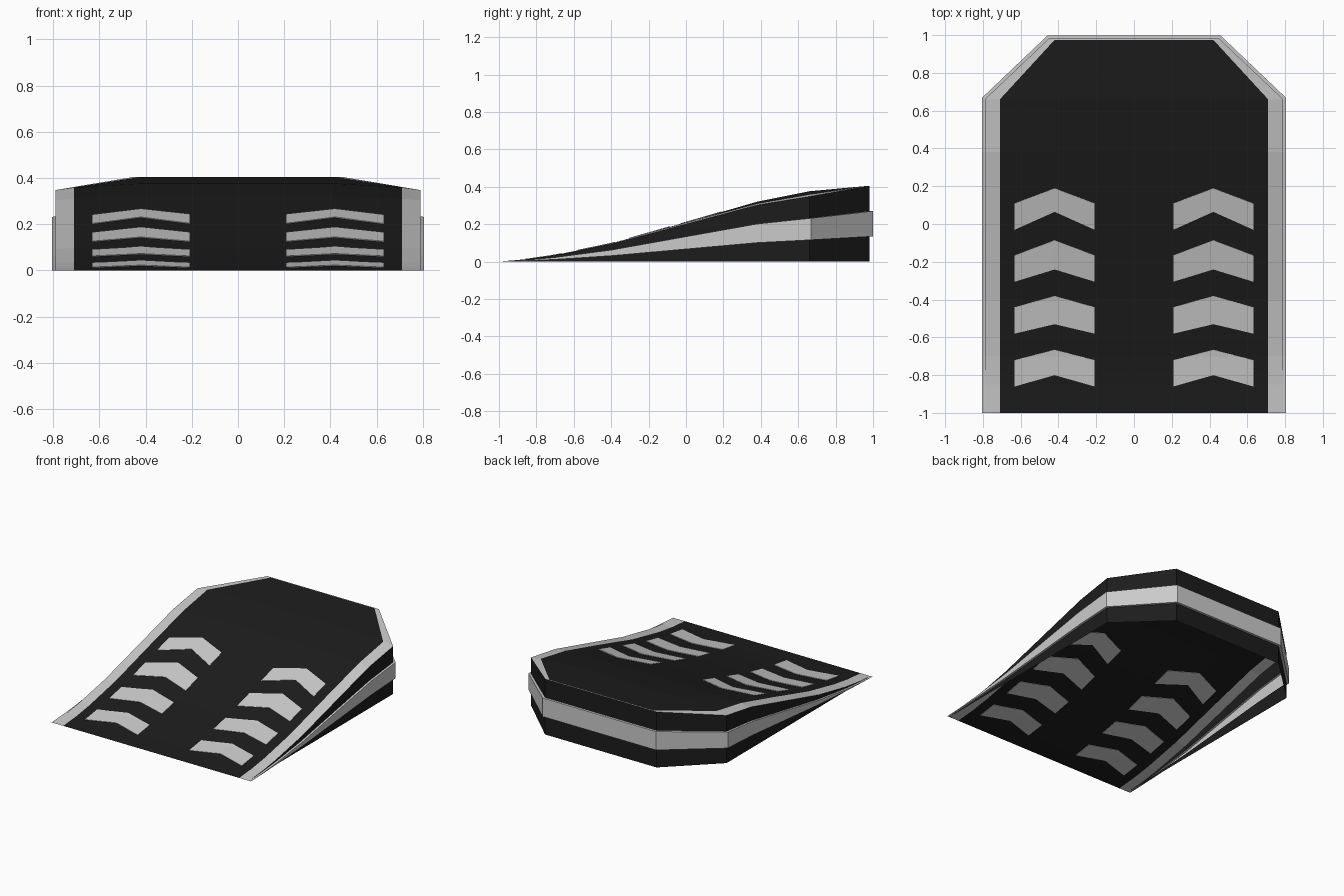
import bpy, bmesh

if "Cube" in bpy.data.objects:
    bpy.data.objects.remove(bpy.data.objects["Cube"])

# Side profile of the ramp: (y, height, drop at deck edge, drop at outer edge)
STATIONS = [(-1.0, 0.0, 0, 0), (-0.85, 0.013, 0, 0), (-0.7, 0.035, 0, 0.03),
            (-0.4, 0.097, 0, 0.04), (0.0, 0.21, 0.008, 0.045),
            (0.38, 0.32, 0.03, 0.055), (0.66, 0.376, 0.045, 0.075)]
BACK = (0.98, 0.405, 0, 0)
BEND, EDGE = 0.42, 0.71

black = bpy.data.materials.new("black")
black.diffuse_color = (0.012, 0.012, 0.012, 1)
black.use_nodes = True
black.node_tree.nodes["Principled BSDF"].inputs["Base Color"].default_value = black.diffuse_color


def finish(name, bm, mat=None):
    me = bpy.data.meshes.new(name)
    bm.to_mesh(me)
    bm.free()
    ob = bpy.data.objects.new(name, me)
    bpy.context.collection.objects.link(ob)
    if mat:
        me.materials.append(mat)
    return ob


def sheet(name, rows, mat=None):
    """Skin a sheet over rows of points."""
    bm = bmesh.new()
    vs = [[bm.verts.new(p) for p in row] for row in rows]
    for a, b in zip(vs, vs[1:]):
        for k in range(len(a) - 1):
            bm.faces.new((a[k], a[k + 1], b[k + 1], b[k]))
    bmesh.ops.remove_doubles(bm, verts=bm.verts, dist=1e-5)
    return finish(name, bm, mat)


def surface(x, y):
    """Height of the deck at a point."""
    pts = STATIONS + [BACK]
    for p, q in zip(pts, pts[1:]):
        if y <= q[0]:
            t = (y - p[0]) / (q[0] - p[0])
            h = p[1] + t * (q[1] - p[1])
            drop = p[2] + t * (q[2] - p[2])
            return h * (1 - drop * max(0, abs(x) - BEND) / (EDGE - BEND))
    return BACK[1]


# Deck
rows = [[(x, y, surface(x, y)) for x in (-EDGE, -BEND, BEND, EDGE)]
        for y, *_ in STATIONS]
rows.append([(x, 0.975, BACK[1]) for x in (-BEND, -BEND, BEND, BEND)])
sheet("deck", rows, black)

# Cross-sections of the skirt, running around from front right to front left
right = []
for y, h, d1, d2 in STATIONS:
    right.append((EDGE, y, 0.79, y, 0.805, y + (0.008 if y > 0.6 else 0),
                  h * (1 - d1), h * (1 - d2)))
right.append((BEND, 0.975, 0.45, 0.982, 0.457, 0.999, BACK[1], BACK[1]))
left = [(-a, b, -c, d, -e, f, g, h) for a, b, c, d, e, f, g, h in reversed(right)]
trim, upper, band, lower = [], [], [], []
for ix, iy, wx, wy, bx, by, zi, zo in right + left:
    hi, lo = zo * 2 / 3, zo / 3
    trim.append([(ix, iy, zi), (wx, wy, zo)])
    upper.append([(wx, wy, zo), (wx, wy, hi)])
    band.append([(wx, wy, hi), (bx, by, hi), (bx, by, lo), (wx, wy, lo)])
    lower.append([(wx, wy, lo), (wx, wy, 0)])
sheet("edge_trim", trim)
sheet("upper_wall", upper, black)
sheet("side_band", band)
sheet("lower_wall", lower, black)

# Chevron arrows: (tip, outer top, notch, outer bottom) in y
CHEVRONS = [(0.19, 0.11, 0.065, -0.03), (-0.085, -0.165, -0.24, -0.305),
            (-0.38, -0.44, -0.53, -0.58), (-0.665, -0.72, -0.80, -0.86)]
for side, label in ((-1, "left"), (1, "right")):
    for n, (tip, top, notch, bottom) in enumerate(CHEVRONS):
        bm = bmesh.new()
        c = BEND * side
        for s in (-1, 1):
            x = c + s * 0.212
            pts = [(c, notch), (x, bottom), (x, top), (c, tip)]
            f = bm.faces.new([bm.verts.new((px, py, 0))
                              for px, py in (pts if s > 0 else pts[::-1])])
        bmesh.ops.remove_doubles(bm, verts=bm.verts, dist=1e-5)
        # split where the deck bends, then drape onto it
        for y, *_ in STATIONS:
            bmesh.ops.bisect_plane(bm, geom=bm.verts[:] + bm.edges[:] + bm.faces[:],
                                   plane_co=(0, y, 0), plane_no=(0, 1, 0))
        for v in bm.verts:
            v.co.z = surface(v.co.x, v.co.y)
        ob = finish(f"chevron_{label}_{n + 1}", bm)
        mod = ob.modifiers.new("thickness", "SOLIDIFY")
        mod.thickness, mod.offset = 0.006, 0
